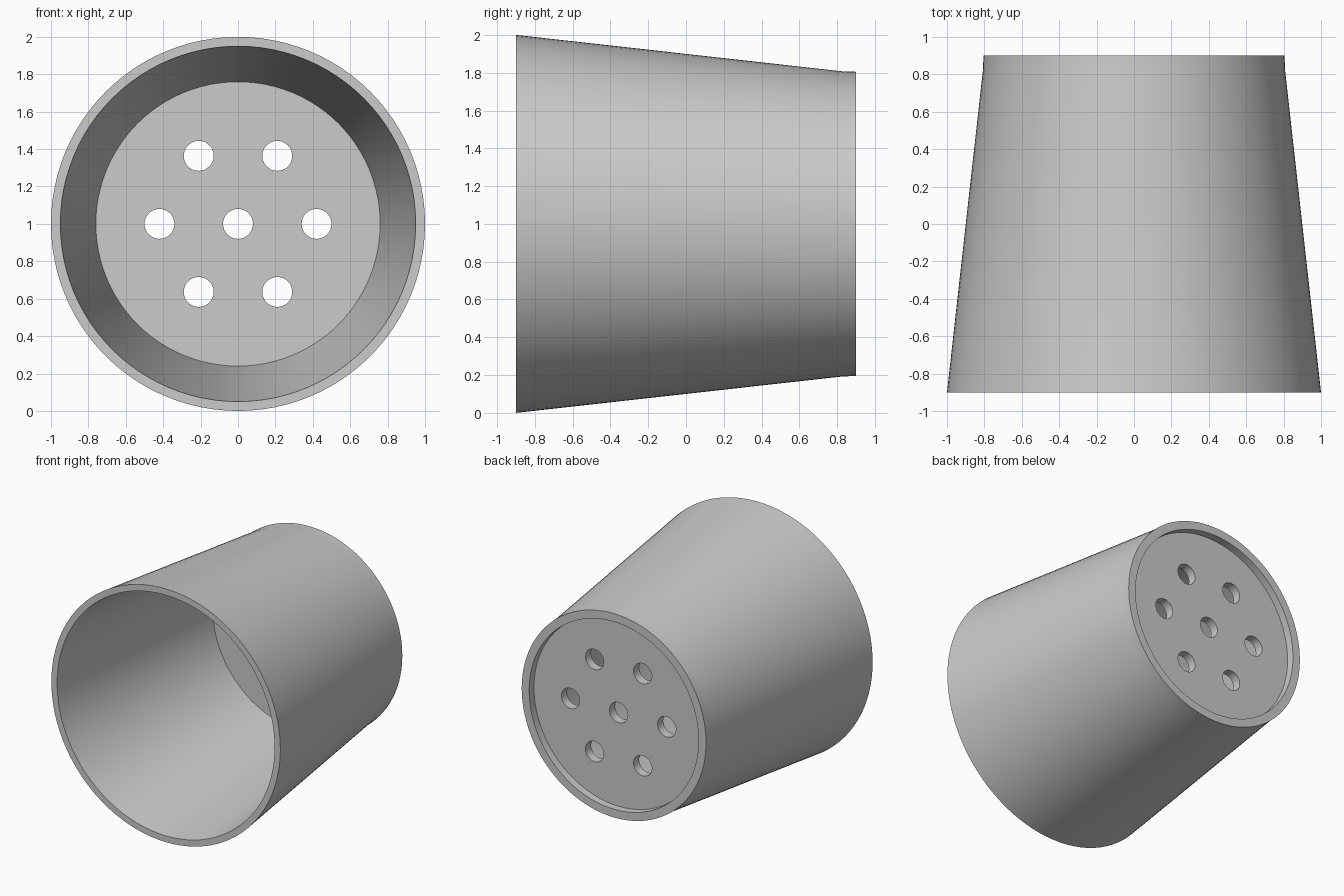
import bpy, bmesh
from math import cos, sin, pi, radians
from mathutils import Matrix

if "Cube" in bpy.data.objects:
    bpy.data.objects.remove(bpy.data.objects["Cube"])

SIDES = 96
AXIS_Z = 1.0


def make_object(name, bm):
    bmesh.ops.recalc_face_normals(bm, faces=bm.faces)
    mesh = bpy.data.meshes.new(name)
    bm.to_mesh(mesh)
    bm.free()
    obj = bpy.data.objects.new(name, mesh)
    bpy.context.collection.objects.link(obj)
    return obj


def lathe(name, profile):
    """Revolve (radius, y) points about the y axis and cap both ends."""
    bm = bmesh.new()
    rings = [[bm.verts.new((r * cos(2 * pi * i / SIDES), y,
                            AXIS_Z + r * sin(2 * pi * i / SIDES)))
              for i in range(SIDES)] for r, y in profile]
    for a, b in zip(rings, rings[1:]):
        for i in range(SIDES):
            j = (i + 1) % SIDES
            bm.faces.new((a[i], a[j], b[j], b[i]))
    bm.faces.new(rings[0])
    bm.faces.new(rings[-1])
    return make_object(name, bm)


# Tapered pot lying on its side: inner floor, mouth, wall, foot ring, recessed base
pot = lathe("plant_pot", [
    (0.76, 0.77), (0.95, -0.9),
    (1.0, -0.9), (0.807, 0.83), (0.805, 0.9),
    (0.74, 0.9), (0.74, 0.84),
])

# Drain holes: one in the centre and six around it
bm = bmesh.new()
centres = [(0, 0)] + [(0.42 * cos(k * pi / 3), 0.42 * sin(k * pi / 3)) for k in range(6)]
for x, z in centres:
    bmesh.ops.create_cone(
        bm, cap_ends=True, segments=32, radius1=0.08, radius2=0.08, depth=0.5,
        matrix=Matrix.Translation((x, 0.8, AXIS_Z + z)) @ Matrix.Rotation(radians(90), 4, 'X'))
cutter = make_object("drain_hole_cutter", bm)
cutter.hide_render = True
cutter.hide_set(True)

# Smooth walls with sharp rims, then cut the holes
bpy.context.view_layer.objects.active = pot
pot.select_set(True)
cut = pot.modifiers.new("drain_holes", 'BOOLEAN')
cut.operation = 'DIFFERENCE'
cut.solver = 'EXACT'
cut.object = cutter
bpy.ops.object.modifier_apply(modifier=cut.name)
bpy.data.objects.remove(cutter)
bpy.ops.object.shade_smooth_by_angle(angle=radians(30))
